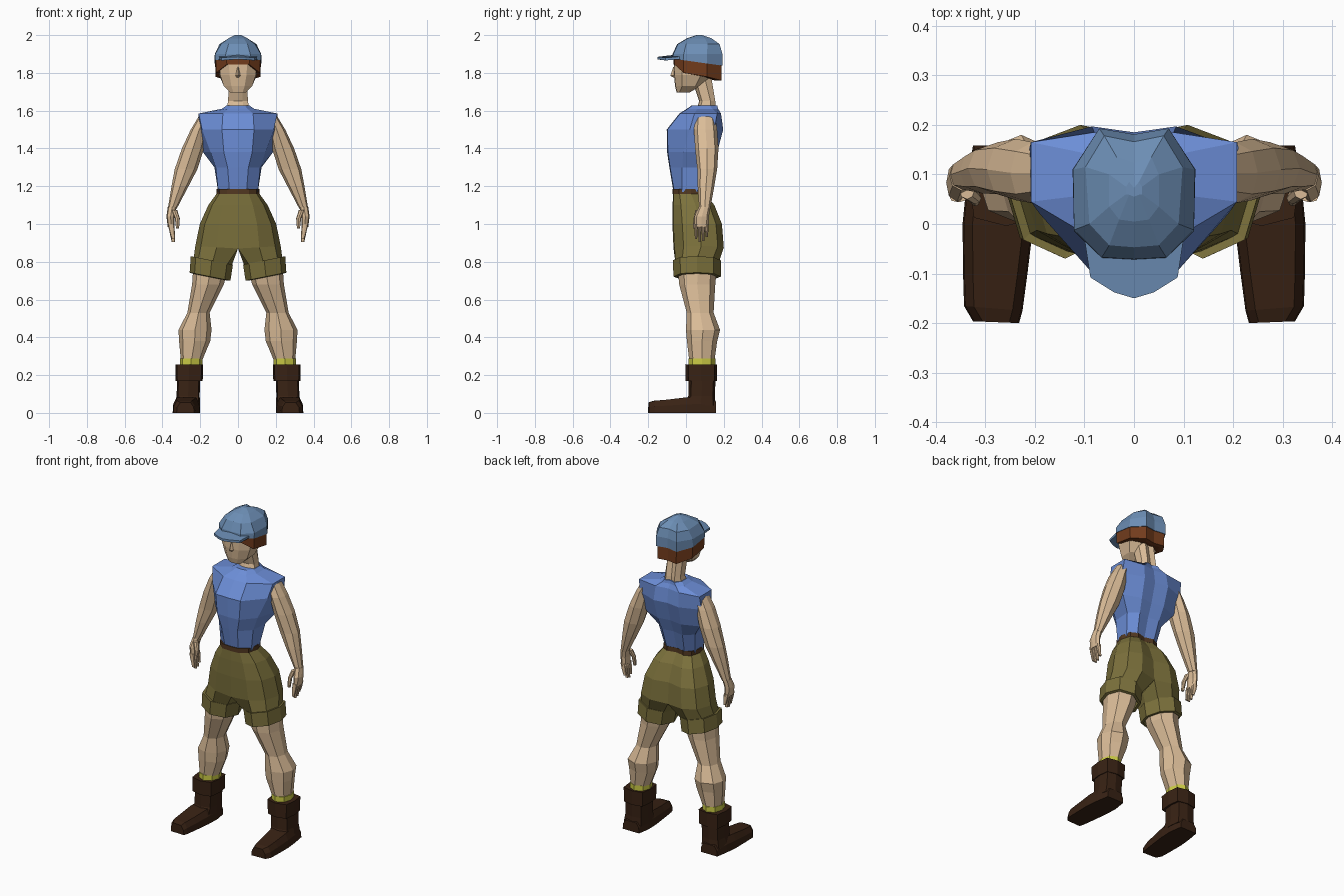
import bpy, bmesh
from mathutils import Vector

COLOURS = dict(skin=(.70, .50, .31), blue=(.15, .27, .68), olive=(.20, .165, .045),
               boot=(.04, .016, .007), cap=(.15, .27, .46), hair=(.17, .045, .012),
               sock=(.60, .60, .06), belt=(.085, .04, .015))
MATS = {}
for key, c in COLOURS.items():
    MATS[key] = bpy.data.materials.new(key)
    MATS[key].diffuse_color = (*c, 1)


def loft(name, rows, mat, mirror=False):
    """Skin a stack of closed rings, cap the ends, optionally mirror across x."""
    bm = bmesh.new()
    rings = [[bm.verts.new(p) for p in r] for r in rows]
    n = len(rings[0])
    for a, b in zip(rings, rings[1:]):
        for i in range(n):
            j = (i + 1) % n
            bm.faces.new((a[i], a[j], b[j], b[i]))
    bm.faces.new(rings[0])
    bm.faces.new(rings[-1][::-1])
    bmesh.ops.recalc_face_normals(bm, faces=bm.faces)
    # faces lying on the mirror plane would become inner walls
    wall = [f for f in bm.faces if all(abs(v.co.x) < 1e-5 for v in f.verts)]
    bmesh.ops.delete(bm, geom=wall, context='FACES')
    me = bpy.data.meshes.new(name)
    bm.to_mesh(me)
    bm.free()
    me.materials.append(MATS[mat])
    ob = bpy.data.objects.new(name, me)
    bpy.context.collection.objects.link(ob)
    if mirror:
        m = ob.modifiers.new("mirror", 'MIRROR')
        m.use_clip = True
    return ob


LIMB = [(.14, .16), (.5, 0), (.88, .15), (1, .5), (.88, .85), (.5, 1), (.14, .84), (0, .5)]
HIP = [(0, 0), (.5, .02), (.87, .2), (1, .55), (.85, .88), (.48, 1), (0, .92), (0, .5)]


def ring(z, x0, x1, y0, y1, slope=0, shape=LIMB):
    """Eight-sided ring fitted in a box; slope raises the outer side."""
    return [(x0 + (x1 - x0) * u, y0 + (y1 - y0) * v, z + slope * (x1 - x0) * u) for u, v in shape]


def sym(z, yf, wf, w1, y1, w2, y2, wb, yb):
    """Ten-sided left/right symmetric ring: front, side front, side back, back."""
    half = [(wf, yf + .004), (w1, y1), (w2, y2), (wb, yb)]
    pts = [(0, yf)] + half + [(0, yb - .012)] + [(-x, y) for x, y in half[::-1]]
    return [(x, y, z) for x, y in pts]


# shirt: waist to chest, shoulder line, collar
loft("shirt", [sym(*r) for r in [
    (1.17, -.066, .045, .105, -.02, .105, .06, .06, .10),
    (1.30, -.088, .055, .118, -.02, .125, .09, .07, .135),
    (1.38, -.100, .075, .145, -.015, .185, .125, .08, .165),
    (1.50, -.102, .085, .19, .02, .212, .15, .085, .197),
    (1.585, -.035, .08, .208, .045, .208, .165, .08, .185),
    (1.61, .005, .05, .085, .06, .085, .14, .05, .17),
    (1.628, .03, .035, .06, .07, .06, .125, .035, .165)]], "blue")

# belt
loft("belt", [ring(z, 0, .114, -.072, .106, 0, HIP) for z in (1.158, 1.186)], "belt", True)

# shorts: one half from waist through crotch to leg
loft("shorts", [ring(1.165, 0, .11, -.068, .10, 0, HIP),
                ring(1.10, 0, .157, -.071, .15, 0, HIP),
                ring(1.00, 0, .202, -.072, .19, 0, HIP),
                ring(.87, 0, .226, -.066, .20, .06, HIP),
                ring(.77, .037, .236, -.055, .172, .2)], "olive", True)
loft("shorts_cuff", [ring(.785, .04, .232, -.05, .165, .2),
                     ring(.785, .027, .25, -.07, .184, .2),
                     ring(.700, .040, .256, -.066, .184, .2),
                     ring(.700, .055, .242, -.05, .168, .2),
                     ring(.730, .055, .242, -.05, .168, .2)], "olive", True)

# legs
loft("leg", [ring(*r) for r in [
    (.78, .05, .236, -.045, .165),
    (.68, .075, .243, -.036, .155),
    (.53, .150, .268, .004, .146),
    (.44, .140, .315, 0, .180),
    (.38, .147, .312, .005, .165),
    (.27, .193, .302, .018, .150)]], "skin", True)
loft("sock", [ring(z, .188, .307, .012, .155) for z in (.24, .288)], "sock", True)

# boots: turned-down collar, shaft, foot
BOX = [(.06, .1), (.5, 0), (.94, .1), (1, .5), (.94, .92), (.5, 1), (.06, .92), (0, .5)]
loft("boot_collar", [ring(z, a, b, c, d, 0, BOX) for z, a, b, c, d in [
    (.17, .195, .325, .005, .16), (.168, .187, .33, -.002, .163),
    (.256, .184, .332, -.004, .164), (.256, .2, .318, .012, .15)]], "boot", True)
loft("boot_shaft", [ring(z, a, b, c, d, 0, BOX) for z, a, b, c, d in [
    (.20, .20, .322, .015, .157), (.09, .203, .325, .012, .153),
    (.04, .20, .335, -.01, .157)]], "boot", True)


def foot_section(y, x0, x1, top, skew):
    pts = [(x0, 0), (x1, 0), (x1 - .003, top * .55), (x1 - .02, top), (x0 + .02, top), (x0 + .003, top * .55)]
    return [(x, y + skew * (x - x0), z) for x, z in pts]


loft("boot_foot", [foot_section(*r) for r in [
    (.158, .212, .325, .06, 0), (.08, .20, .338, .085, 0), (.0, .203, .346, .082, 0),
    (-.10, .215, .345, .07, 0), (-.175, .225, .343, .064, .08),
    (-.2, .232, .325, .055, .04)]], "boot", True)

# arms
loft("arm", [ring(*r) for r in [
    (1.57, .14, .208, .05, .155), (1.50, .16, .25, .042, .165),
    (1.40, .18, .297, .048, .172), (1.29, .215, .335, .06, .165),
    (1.20, .262, .352, .062, .15), (1.08, .325, .372, .07, .128)]], "skin", True)
loft("palm", [ring(*r) for r in [
    (1.09, .325, .372, .068, .128), (1.04, .335, .379, .045, .122),
    (.985, .335, .372, .045, .12)]], "skin", True)
for i, length in enumerate((.06, .075, .07, .05)):
    y = .044 + i * .0188
    loft("finger", [ring(1.0, .337, .372, y, y + .019),
                    ring(.965, .335, .364, y + .001, y + .018),
                    ring(.98 - length, .333, .351, y + .003, y + .015)], "skin", True)
loft("thumb", [ring(1.075, .322, .352, .05, .085), ring(1.03, .308, .334, .04, .065),
               ring(.975, .312, .328, .036, .054)], "skin", True)

# neck and head
loft("neck", [sym(*r) for r in [
    (1.59, .05, .03, .065, .07, .065, .125, .03, .16),
    (1.65, .07, .025, .052, .085, .052, .13, .03, .155),
    (1.77, .03, .025, .05, .05, .05, .10, .03, .135)]], "skin")
loft("face", [sym(*r) for r in [
    (1.697, -.05, .025, .042, -.035, .04, .0, .02, .02),
    (1.73, -.058, .035, .075, -.02, .075, .05, .04, .075),
    (1.79, -.064, .045, .095, -.02, .1, .08, .05, .14),
    (1.88, -.062, .05, .1, -.02, .105, .09, .05, .16)]], "skin")
loft("nose", [[(-.008, -.055, 1.83), (.008, -.055, 1.83), (0, -.068, 1.83)],
              [(-.018, -.055, 1.785), (.018, -.055, 1.785), (0, -.083, 1.785)],
              [(-.012, -.055, 1.775), (.012, -.055, 1.775), (0, -.066, 1.775)]], "skin")

# hair: band under the cap, dropping toward the back
top = sym(1.875, -.066, .06, .118, -.012, .121, .11, .065, .188)
drop = [.03, .03, .075, .095, .115, .115, .115, .095, .075, .03]
outer = [(x * .99, y, z - d) for (x, y, z), d in zip(top, drop)]
inner = [(x * .75, .05 + (y - .05) * .8, z) for x, y, z in outer]
loft("hair", [top, outer, inner], "hair")

# cap: faceted dome whose rim tilts down to the back, plus a peak
rim = [Vector(p) for p in sym(1.875, -.073, .065, .121, -.015, .124, .11, .07, .193)]
for p in rim:
    p.z -= .14 * (p.y + .07)
loft("cap", [rim,
             sym(1.90, -.071, .065, .121, -.012, .123, .11, .07, .193),
             sym(1.952, -.047, .05, .09, .0, .098, .115, .06, .178),
             sym(1.983, .005, .03, .05, .035, .05, .10, .035, .135),
             sym(2.0, .055, .01, .016, .06, .016, .075, .01, .085)], "cap")
outline = [(-.1, -.03), (-.088, -.108), (-.04, -.138), (0, -.15), (.04, -.138), (.088, -.108), (.1, -.03), (0, -.04)]
loft("cap_peak", [[(x, y, h + .12 * (y + .1) - 1.3 * x * x) for x, y in outline]
                  for h in (1.877, 1.891)], "cap")
